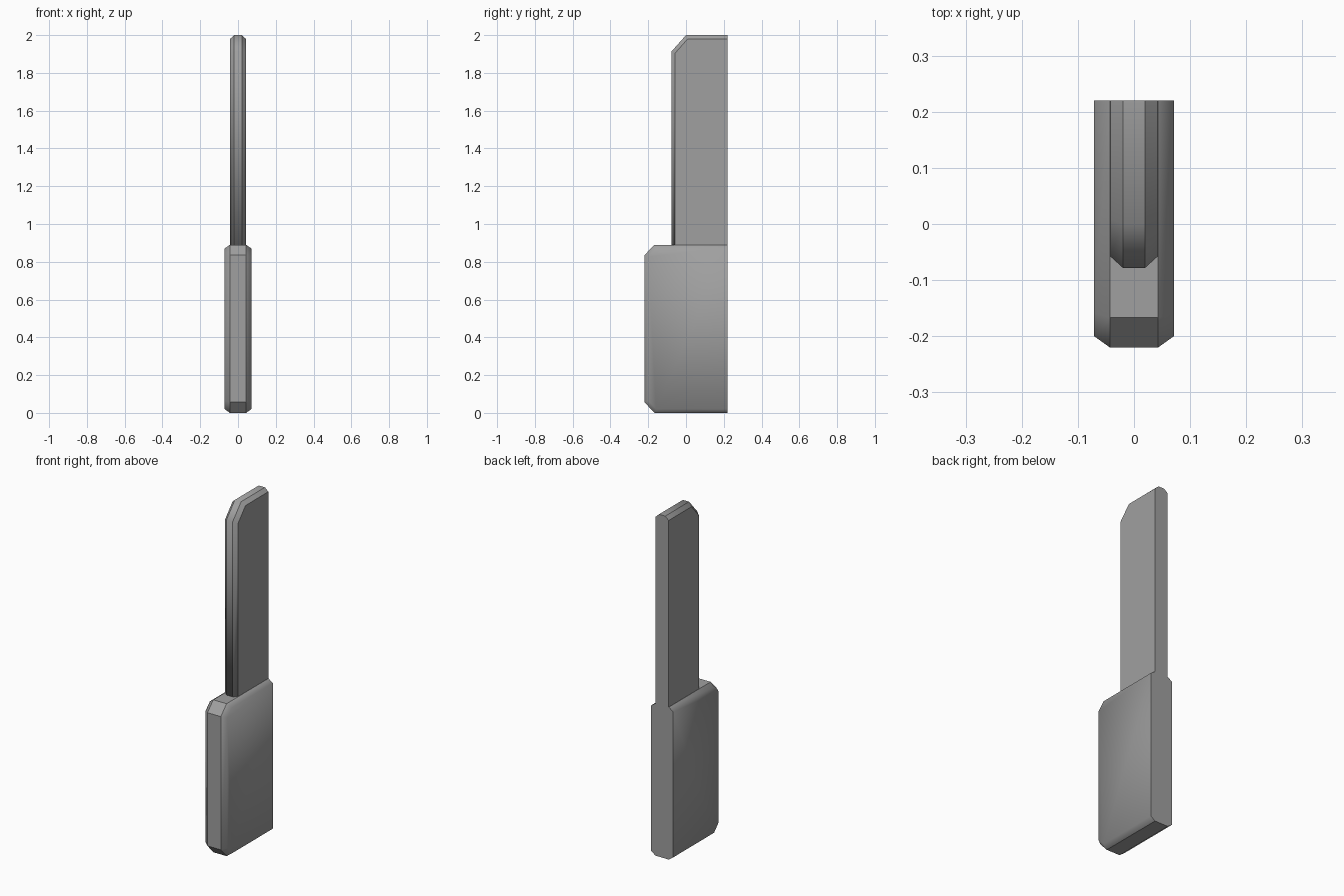
import bpy, bmesh

if "Cube" in bpy.data.objects:
    bpy.data.objects.remove(bpy.data.objects["Cube"])

grey = bpy.data.materials.new("plain grey")
grey.diffuse_color = (0.35, 0.35, 0.35, 1)
grey.use_nodes = True
grey.node_tree.nodes["Principled BSDF"].inputs["Base Color"].default_value = grey.diffuse_color


def bevelled_slab(name, outer, inner, rim_x, side_x, sharp_rim, sharp_side):
    """Slab across x: outer profile at +-rim_x, inset profile at +-side_x, (y, z) points."""
    bm = bmesh.new()
    loops = [[bm.verts.new((x, y, z)) for y, z in prof]
             for x, prof in ((-side_x, inner), (-rim_x, outer), (rim_x, outer), (side_x, inner))]
    n = len(outer)
    bm.faces.new(loops[0])
    bm.faces.new(loops[3])
    for a, b in zip(loops, loops[1:]):
        for i in range(n - 1):
            bm.faces.new((a[i], a[i + 1], b[i + 1], b[i]))
    # flat back closing all loops
    bm.faces.new([l[0] for l in loops] + [l[-1] for l in reversed(loops)])
    bmesh.ops.recalc_face_normals(bm, faces=bm.faces)
    for f in bm.faces:
        f.smooth = True
    # sharp edges: back outline, rim outline, and optionally rim corners / side outline
    for e in bm.edges:
        xs = [abs(v.co.x) for v in e.verts]
        on_rim = all(abs(x - rim_x) < 1e-4 for x in xs)
        crosses = e.verts[0].co.x * e.verts[1].co.x < 0
        on_side = all(abs(x - side_x) < 1e-4 for x in xs) and side_x != rim_x
        back = all(v.co.y > 0.2199 for v in e.verts)
        if (back or (on_rim and not crosses) or (crosses and sharp_rim)
                or (on_side and sharp_side)):
            e.smooth = False
    me = bpy.data.meshes.new(name)
    bm.to_mesh(me)
    bm.free()
    me.materials.append(grey)
    ob = bpy.data.objects.new(name, me)
    bpy.context.collection.objects.link(ob)
    return ob


B = 0.22  # flat back plane

# thick lower body
bevelled_slab(
    "lower_body",
    [(B, 0), (-0.167, 0), (-B, 0.057), (-B, 0.835), (-0.167, 0.89), (B, 0.89)],
    [(B, 0.02), (-0.158, 0.02), (-0.2, 0.065), (-0.2, 0.827), (-0.158, 0.87), (B, 0.87)],
    0.043, 0.071, True, False)

# thin upper blade with clipped front corner
bevelled_slab(
    "upper_blade",
    [(B, 0.88), (-0.078, 0.88), (-0.078, 1.912), (0.0, 2.0), (B, 2.0)],
    [(B, 0.88), (-0.058, 0.88), (-0.058, 1.904), (0.009, 1.98), (B, 1.98)],
    0.02, 0.042, False, True)
